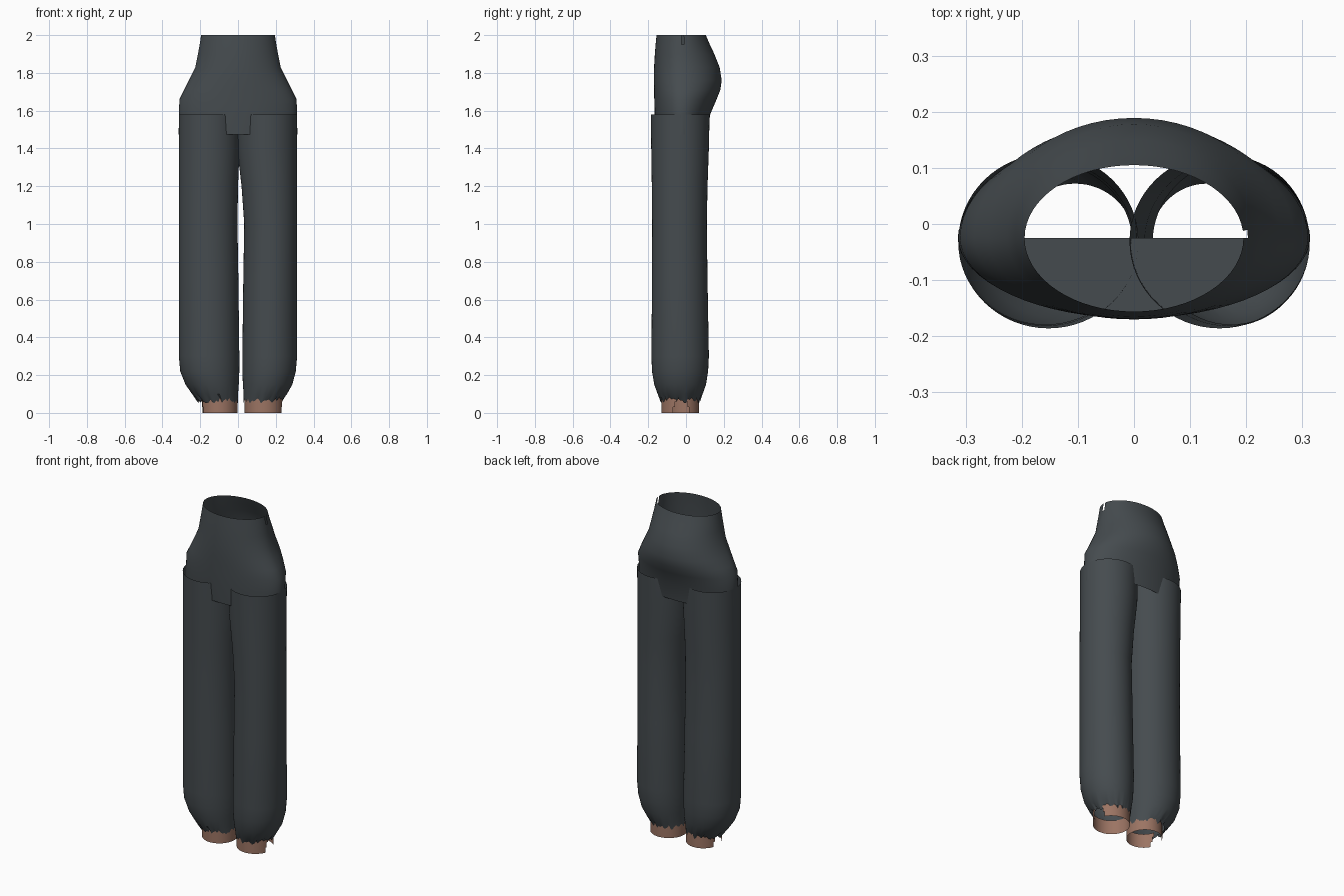
import bpy, bmesh, math, random

random.seed(4)
cube = bpy.data.objects.get("Cube")
if cube:
    bpy.data.objects.remove(cube)

SIDES = 64


def material(name, rgb):
    m = bpy.data.materials.new(name)
    m.use_nodes = True
    m.diffuse_color = (*rgb, 1)
    m.node_tree.nodes["Principled BSDF"].inputs["Base Color"].default_value = (*rgb, 1)
    return m


slate = material("slate_cloth", (0.060, 0.071, 0.078))
skin = material("skin", (0.33, 0.175, 0.125))


def loft(name, rings, mat, jitter=0.0, cap_front=False, skip=None):
    """Open tube through rings of (z, x_min, x_max, y_front, y_back, y_mid)."""
    bm = bmesh.new()
    rows = []
    for r, (z, x0, x1, yf, yb, ym) in enumerate(rings):
        row = []
        for i in range(SIDES):
            a = 2 * math.pi * i / SIDES
            s = math.sin(a)
            y = ym + s * ((yb - ym) if s > 0 else (ym - yf))
            dz = random.uniform(-jitter, jitter) if r == 0 else 0
            row.append(bm.verts.new(((x0 + x1) / 2 + math.cos(a) * (x1 - x0) / 2, y, z + dz)))
        rows.append(row)
    for r in range(len(rows) - 1):
        for i in range(SIDES):
            if skip and skip(r, i):
                continue
            j = (i + 1) % SIDES
            bm.faces.new((rows[r][i], rows[r][j], rows[r + 1][j], rows[r + 1][i]))
    if cap_front:
        half = rows[0][SIDES // 2:] + [rows[0][0]]
        bm.faces.new(half[::-1])
    me = bpy.data.meshes.new(name)
    bm.to_mesh(me)
    bm.free()
    me.materials.append(mat)
    ob = bpy.data.objects.new(name, me)
    bpy.context.collection.objects.link(ob)
    bpy.ops.object.select_all(action='DESELECT')
    ob.select_set(True)
    bpy.context.view_layer.objects.active = ob
    bpy.ops.object.shade_smooth_by_angle(angle=math.radians(40))
    return ob


# Hips and waist: half width, front and back at each height
hips = [
    (1.475, 0.314, -0.160, 0.112),
    (1.58, 0.313, -0.166, 0.128),
    (1.66, 0.310, -0.168, 0.162),
    (1.71, 0.285, -0.169, 0.182),
    (1.76, 0.260, -0.170, 0.189),
    (1.83, 0.226, -0.169, 0.178),
    (1.90, 0.212, -0.165, 0.150),
    (1.95, 0.203, -0.161, 0.126),
    (2.00, 0.195, -0.156, 0.105),
]
last = len(hips) - 2
loft("hips", [(z, -w, w, f, b, -0.025) for z, w, f, b in hips], slate,
     cap_front=True, skip=lambda r, i: r == last and i == 0)

# Trouser legs: inner shift, outer edge, front and back at each height
leg = [
    (0.065, 0.000, 0.210, -0.132, 0.072),
    (0.10, 0.000, 0.243, -0.150, 0.088),
    (0.15, -0.004, 0.278, -0.168, 0.106),
    (0.22, -0.007, 0.306, -0.180, 0.117),
    (0.30, -0.007, 0.313, -0.183, 0.121),
    (0.70, -0.002, 0.313, -0.180, 0.114),
    (1.00, 0.003, 0.313, -0.179, 0.110),
    (1.20, 0.000, 0.313, -0.181, 0.114),
    (1.40, -0.008, 0.313, -0.184, 0.121),
    (1.58, -0.008, 0.313, -0.186, 0.125),
]
for side, label in ((-1, "right"), (1, "left")):
    rings = []
    for z, inner, outer, f, b in leg:
        # the left leg stands slightly further out below the thigh
        shift = 0.030 * min(1, max(0, (1.45 - z) / 0.4)) if side > 0 else 0
        grow = max(0, 0.03 * (1 - z / 0.22)) if side > 0 else 0
        lo, hi = sorted((side * (inner + shift), side * (outer + grow)))
        rings.append((z, lo, hi, f, b, (f + b) / 2))
    loft(label + "_trouser_leg", rings, slate, jitter=0.014)

    # Ankle, worn open on its outer side
    x0, x1 = (-0.195, -0.002) if side < 0 else (0.034, 0.237)
    mid = 0 if side > 0 else SIDES // 2
    gap = lambda r, i: abs((i - mid + SIDES // 2) % SIDES - SIDES // 2) < 5 - r
    loft(label + "_ankle",
         [(z, x0, x1, -0.130, 0.070, -0.030) for z in (0, 0.03, 0.06, 0.085)],
         skin, skip=gap)
